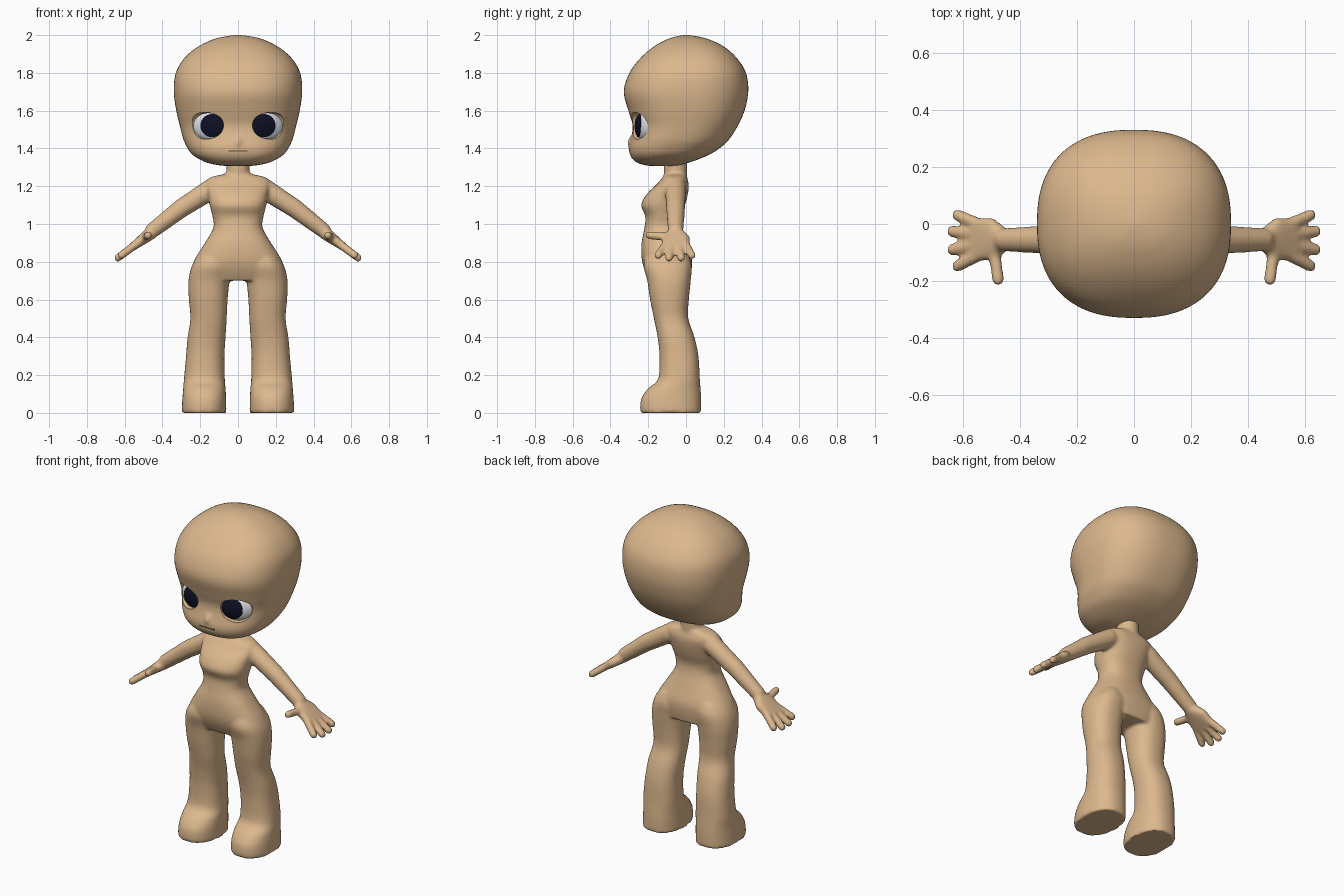
import bpy, bmesh, math
from mathutils import Matrix, Vector

if "Cube" in bpy.data.objects:
    bpy.data.objects.remove(bpy.data.objects["Cube"])


def material(name, rgb):
    m = bpy.data.materials.new(name)
    m.diffuse_color = (*rgb, 1)
    m.use_nodes = True
    m.node_tree.nodes["Principled BSDF"].inputs["Base Color"].default_value = m.diffuse_color
    return m


SKIN = material("skin", (0.72, 0.48, 0.27))
DARK = material("dark", (0.004, 0.005, 0.018))
WHITE = material("eye_white", (0.75, 0.76, 0.8))
BROWN = material("mouth_line", (0.12, 0.07, 0.04))


def finish(name, bm, mat):
    bmesh.ops.recalc_face_normals(bm, faces=bm.faces)
    me = bpy.data.meshes.new(name)
    bm.to_mesh(me)
    bm.free()
    me.materials.append(mat)
    ob = bpy.data.objects.new(name, me)
    bpy.context.collection.objects.link(ob)
    return ob


def modify(ob, kind, **settings):
    bpy.context.view_layer.objects.active = ob
    mod = ob.modifiers.new(kind.lower(), kind)
    for k, v in settings.items():
        setattr(mod, k, v)
    bpy.ops.object.modifier_apply(modifier=mod.name)


def smooth(ob, angle=50):
    bpy.ops.object.select_all(action='DESELECT')
    ob.select_set(True)
    bpy.context.view_layer.objects.active = ob
    bpy.ops.object.shade_smooth_by_angle(angle=math.radians(angle))


def spline(rows, steps=4):
    """Catmull-Rom interpolation of the key sections."""
    rows = [Vector(r) for r in rows]
    out = []
    for i in range(len(rows) - 1):
        a, b, c, d = rows[max(i - 1, 0)], rows[i], rows[i + 1], rows[min(i + 2, len(rows) - 1)]
        for k in range(steps):
            t = k / steps
            out.append(b + 0.5 * t * ((c - a) + t * ((2 * a - 5 * b + 4 * c - d)
                                                   + t * (3 * b - a - 3 * c + d))))
    return out + [rows[-1]]


def loft(bm, rows, n, side=1, count=56):
    """Stack of superellipse rings from rows (z, x0, x1, y0, y1)."""
    rings = []
    for z, x0, x1, y0, y1 in spline(rows):
        ring = []
        for i in range(count):
            a = 2 * math.pi * i / count
            c, s = math.cos(a), math.sin(a)
            x = (x0 + x1) / 2 + (x1 - x0) / 2 * math.copysign(abs(c) ** (2 / n), c)
            y = (y0 + y1) / 2 + (y1 - y0) / 2 * math.copysign(abs(s) ** (2 / n), s)
            ring.append(bm.verts.new((side * x, y, z)))
        rings.append(ring)
    for p, q in zip(rings, rings[1:]):
        for i in range(count):
            j = (i + 1) % count
            bm.faces.new((p[i], p[j], q[j], q[i]))
    bm.faces.new(rings[0][::-1])
    bm.faces.new(rings[-1])


ball = bmesh.new()
bmesh.ops.create_icosphere(ball, subdivisions=3, radius=1)
BALL = [v.co.copy() for v in ball.verts]
ball.free()


def hull(bm, *balls, side=1):
    """Convex skin around balls given as (x, y, z, radius)."""
    vs = [bm.verts.new((side * (x + p.x * r), y + p.y * r, z + p.z * r))
          for x, y, z, r in balls for p in BALL]
    bmesh.ops.convex_hull(bm, input=vs)
    loose = [v for v in vs if v.is_valid and not v.link_faces]
    bmesh.ops.delete(bm, geom=loose, context='VERTS')


def ellipsoid(name, centre, radii, turn, mat):
    bm = bmesh.new()
    m = Matrix.Translation(centre) @ Matrix.Rotation(turn, 4, 'Z') @ Matrix.Diagonal((*radii, 1))
    bmesh.ops.create_uvsphere(bm, u_segments=48, v_segments=32, radius=1, matrix=m)
    return finish(name, bm, mat)


# Body: torso, neck, legs, arms and hands fused into one skin
body = bmesh.new()
torso = [(.70, .22, -.19, .02), (.76, .245, -.22, .03), (.82, .225, -.235, .03),
         (.90, .175, -.235, .005), (.98, .13, -.22, -.02), (1.04, .135, -.215, -.025),
         (1.10, .15, -.237, -.005), (1.16, .16, -.207, .01), (1.21, .17, -.155, .015),
         (1.245, .15, -.125, .005), (1.265, .07, -.105, 0)]
loft(body, [(z, -w, w, f, b) for z, w, f, b in torso], 2.4)
hull(body, (0, -.055, 1.2, .062), (0, -.055, 1.36, .062))

leg = [(0, .062, .297, -.24, .08), (.03, .062, .297, -.243, .08), (.08, .063, .294, -.235, .08),
       (.13, .066, .29, -.2, .077), (.18, .07, .286, -.147, .073), (.3, .072, .275, -.14, .066),
       (.4, .066, .267, -.15, .045), (.5, .06, .252, -.17, .012), (.6, .055, .26, -.19, .015),
       (.7, .045, .262, -.205, .025), (.78, .03, .243, -.225, .03), (.84, .05, .2, -.21, .01)]


def on_hand(x, y, r):
    return (x, y, .945 - .75 * (x - .47), r)


for s in (-1, 1):
    loft(body, leg, 2.3, s)
    hull(body, (.14, -.055, 1.185, .056), (.3, -.055, 1.083, .05), side=s)
    hull(body, (.3, -.055, 1.083, .05), (.45, -.055, .968, .041), side=s)
    hull(body, *[on_hand(*p) for p in ((.455, -.055, .035), (.50, -.003, .024), (.55, 0, .021),
                                      (.56, -.05, .021), (.55, -.11, .021), (.49, -.10, .024))], side=s)
    for base, tip in (((.545, 0), (.618, .031)), ((.55, -.037), (.636, -.026)),
                      ((.55, -.075), (.636, -.09)), ((.545, -.11), (.618, -.147)),
                      ((.49, -.09), (.476, -.195))):
        hull(body, on_hand(*base, .022), on_hand(*tip, .021), side=s)
body = finish("body", body, SKIN)
modify(body, 'REMESH', mode='VOXEL', voxel_size=.009, use_smooth_shade=True)
modify(body, 'SMOOTH', factor=.5, iterations=6)
smooth(body)

# Head with a small nose
head = bmesh.new()
skull = [(1.308, .08, -.2, -.04), (1.32, .15, -.25, 0), (1.34, .2, -.28, .06),
         (1.37, .245, -.298, .13), (1.41, .272, -.302, .19), (1.45, .29, -.292, .23),
         (1.52, .308, -.282, .275), (1.6, .327, -.305, .31), (1.7, .34, -.33, .33),
         (1.8, .33, -.3, .318), (1.88, .283, -.24, .268), (1.94, .21, -.17, .2),
         (1.98, .125, -.095, .115), (1.996, .05, -.04, .045), (2.001, .005, -.005, .005)]
loft(head, [(z, -w, w, f, b) for z, w, f, b in skull], 2.4, count=80)
hull(head, (0, -.288, 1.445, .02), (0, -.292, 1.425, .02))
head = finish("head", head, SKIN)
modify(head, 'REMESH', mode='VOXEL', voxel_size=.011, use_smooth_shade=True)
modify(head, 'SMOOTH', factor=.5, iterations=6)

# Eyes: socket cut, dark rim, white and pupil
for s, label in ((-1, "right"), (1, "left")):
    turn = s * math.radians(23)
    normal = Vector((math.sin(turn), -math.cos(turn), 0))
    centre = Vector((s * .165, -.252, 1.523))
    socket = ellipsoid("socket_cutter", centre, (.094, .05, .075), turn, SKIN)
    modify(head, 'BOOLEAN', object=socket, operation='DIFFERENCE', solver='EXACT')
    bpy.data.objects.remove(socket)
    smooth(ellipsoid(label + "_eye_rim", centre - normal * .055, (.108, .05, .086), turn, DARK))
    inner = centre - normal * .045 - Vector((0, 0, .007))
    smooth(ellipsoid(label + "_eye_white", inner, (.1, .05, .08), turn, WHITE))
    pupil = ellipsoid(label + "_pupil", inner + normal * .002, (.1, .05, .08), turn, DARK)
    bm = bmesh.new()
    bmesh.ops.create_cone(bm, cap_ends=True, segments=48, radius1=.061, radius2=.061, depth=.12,
                          matrix=Matrix.Translation((s * .138, -.275, 1.521)) @ Matrix.Rotation(math.pi / 2, 4, 'X'))
    cutter = finish("pupil_cutter", bm, DARK)
    modify(pupil, 'BOOLEAN', object=cutter, operation='INTERSECT', solver='EXACT')
    bpy.data.objects.remove(cutter)
    smooth(pupil)
smooth(head, 40)

# Mouth line
bm = bmesh.new()
bmesh.ops.create_cube(bm, size=1, matrix=Matrix.Translation((0, -.297, 1.387)) @ Matrix.Diagonal((.1, .012, .006, 1)))
finish("mouth", bm, BROWN)
